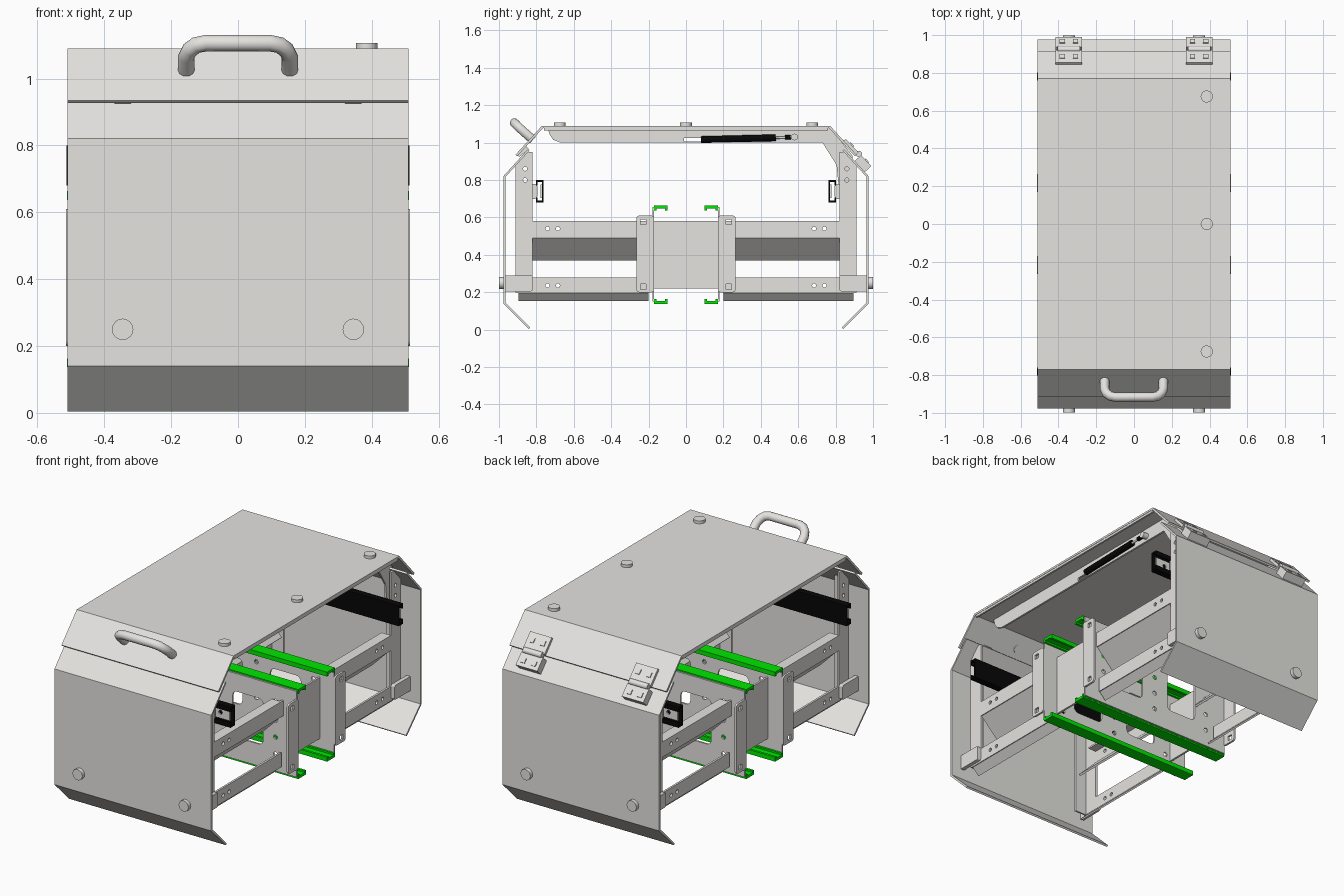
import bpy, bmesh, math
from mathutils import Vector

cube = bpy.data.objects.get("Cube")
if cube:
    bpy.data.objects.remove(cube)


def material(name, colour):
    m = bpy.data.materials.new(name)
    m.use_nodes = True
    m.diffuse_color = (*colour, 1)
    m.node_tree.nodes["Principled BSDF"].inputs["Base Color"].default_value = (*colour, 1)
    return m


GREY = material("light grey metal", (0.78, 0.77, 0.745))
GREEN = material("green plastic", (0.0, 0.8, 0.0))
BLACK = material("black metal", (0.002, 0.002, 0.002))


def place(axis, a, b, c):
    """Put a 2D point (a, b) at depth c along an axis."""
    return {"x": (c, a, b), "y": (a, c, b), "z": (a, b, c)}[axis]


def add_mirror(ob, axes):
    if axes:
        mod = ob.modifiers.new("mirror", "MIRROR")
        mod.use_axis = [a in axes for a in "xyz"]
        mod.use_mirror_merge = False


def finish(name, bm, mat):
    bmesh.ops.recalc_face_normals(bm, faces=bm.faces)
    mesh = bpy.data.meshes.new(name)
    bm.to_mesh(mesh)
    bm.free()
    mesh.materials.append(mat)
    ob = bpy.data.objects.new(name, mesh)
    bpy.context.scene.collection.objects.link(ob)
    return ob


def add_prism(bm, pts, axis, lo, hi):
    rings = [[bm.verts.new(place(axis, *p, d)) for p in pts] for d in (lo, hi)]
    n = len(pts)
    bm.faces.new(rings[0])
    bm.faces.new(rings[1])
    for i in range(n):
        j = (i + 1) % n
        bm.faces.new((rings[0][i], rings[0][j], rings[1][j], rings[1][i]))


def prism(name, pts, axis, lo, hi, mat=GREY, mirror="", holes=()):
    """Extruded outline, optionally pierced by hole outlines."""
    bm = bmesh.new()
    add_prism(bm, pts, axis, lo, hi)
    ob = finish(name, bm, mat)
    if holes:
        cb = bmesh.new()
        for h in holes:
            add_prism(cb, h, axis, lo - 0.03, hi + 0.03)
        cutter = finish(name + "_cutter", cb, mat)
        cutter.hide_render = True
        mod = ob.modifiers.new("holes", "BOOLEAN")
        mod.operation = "DIFFERENCE"
        mod.solver = "EXACT"
        mod.object = cutter
        bpy.context.view_layer.update()
        graph = bpy.context.evaluated_depsgraph_get()
        cut = bpy.data.meshes.new_from_object(ob.evaluated_get(graph))
        ob.modifiers.clear()
        ob.data = cut
        bpy.data.objects.remove(cutter)
    add_mirror(ob, mirror)


def disc(a, b, r, n=12):
    return [(a + r * math.cos(2 * math.pi * i / n), b + r * math.sin(2 * math.pi * i / n)) for i in range(n)]


def rect(a0, a1, b0, b1, r=0.0):
    if not r:
        return [(a0, b0), (a1, b0), (a1, b1), (a0, b1)]
    pts = []
    for k, (a, b) in enumerate([(a1 - r, b1 - r), (a0 + r, b1 - r), (a0 + r, b0 + r), (a1 - r, b0 + r)]):
        for s in range(4):
            t = math.pi / 2 * (k + s / 3)
            pts.append((a + r * math.cos(t), b + r * math.sin(t)))
    return pts


def ribbon(path, t):
    """Bent sheet outline: the path plus a mitred offset to its right."""
    p = [Vector(q) for q in path]
    dirs = [(p[i + 1] - p[i]).normalized() for i in range(len(p) - 1)]
    norms = [Vector((d.y, -d.x)) for d in dirs]
    inner = []
    for i, q in enumerate(p):
        a, b = norms[max(i - 1, 0)], norms[min(i, len(norms) - 1)]
        inner.append(q + (a + b) * (t / (1 + a.dot(b))))
    return [tuple(q) for q in p + inner[::-1]]


# Outer shell: bent lid and the two bent end panels
lid_path = [(-0.912, 0.935), (-0.77, 1.09), (0.77, 1.09), (0.912, 0.935)]
prism("lid", ribbon(lid_path, 0.012), "x", -0.51, 0.51)
end_path = [(-0.84, 0.004), (-0.977, 0.14), (-0.977, 0.82), (-0.845, 0.965)]
prism("end_panel", ribbon(end_path, 0.011), "x", -0.51, 0.51, mirror="y")
prism("lid_side_lip", rect(-0.76, 0.76, 1.065, 1.08), "x", 0.497, 0.508, mirror="x")
stiffener = [(-0.74, 1.08), (-0.73, 1.045), (-0.71, 1.015), (-0.67, 1.0), (0.73, 1.0), (0.805, 0.88),
             (0.815, 0.78), (0.89, 0.78), (0.89, 0.93), (0.77, 1.08)]
prism("lid_stiffener", stiffener, "x", 0.385, 0.397, mirror="x",
      holes=[rect(-0.01, 0.08, 1.005, 1.025)])

# Round studs on the lid and on the end panels
for y in (-0.675, 0, 0.675):
    prism("lid_stud", disc(0.385, y, 0.032, 16), "z", 1.088, 1.107)
prism("end_stud", disc(0.345, 0.25, 0.032, 16), "y", -0.999, -0.97, mirror="xy")

# Carrying handle: a bent tube on the front slope of the lid
curve = bpy.data.curves.new("handle", "CURVE")
curve.dimensions = "3D"
curve.bevel_depth = 0.025
curve.bevel_resolution = 3
curve.use_fill_caps = True
half = [(0.155, -0.818, 1.015), (0.155, -0.875, 1.065), (0.145, -0.897, 1.085),
        (0.125, -0.911, 1.10), (0.095, -0.917, 1.106)]
path = half + [(-x, y, z) for x, y, z in half[::-1]]
spline = curve.splines.new("POLY")
spline.points.add(len(path) - 1)
for pt, co in zip(spline.points, path):
    pt.co = (*co, 1)
spline.use_smooth = True
curve.materials.append(GREY)
bpy.context.scene.collection.objects.link(bpy.data.objects.new("handle", curve))


# Hinges on the back slope, laid out along the slope (u) and away from it (n)
def slope(u, n):
    return (0.912 + 0.68 * u + 0.73 * n, 0.938 - 0.73 * u + 0.68 * n)


def slope_rect(u0, u1, n0, n1):
    return [slope(u0, n0), slope(u1, n0), slope(u1, n1), slope(u0, n1)]


prism("hinge_lid_leaf", slope_rect(-0.1, 0, -0.002, 0.014), "x", 0.275, 0.415, mirror="x")
prism("hinge_body_leaf", slope_rect(0.02, 0.1, -0.035, 0.014), "x", 0.275, 0.415, mirror="x")
prism("hinge_knuckle", disc(*slope(0.008, 0.01), 0.017), "x", 0.285, 0.405, mirror="x")
for u in (-0.055, 0.065):
    for x in (0.31, 0.38):
        prism("hinge_screw", slope_rect(u - 0.014, u + 0.014, 0.012, 0.02), "x", x - 0.014, x + 0.014, mirror="x")
prism("front_catch", [(-0.91, 0.935), (-0.86, 0.985), (-0.84, 0.965), (-0.89, 0.925)],
      "x", 0.32, 0.37, mirror="x")

# Corner posts: angle sections with bolt holes
post = [(-0.91, 0.2), (-0.82, 0.2), (-0.82, 0.95), (-0.85, 0.95), (-0.91, 0.88)]
prism("corner_post", post, "x", 0.41, 0.422, mirror="xy",
      holes=[disc(-0.86, z, 0.011) for z in (0.8, 0.86)])
prism("corner_post_flange", rect(0.335, 0.42, 0.2, 0.88), "y", -0.912, -0.902, mirror="xy")
prism("panel_tab", rect(-0.975, -0.82, 0.205, 0.29, 0.01), "x", 0.422, 0.445, mirror="xy")

# Side rails running from the posts to the centre frame
rail_holes = [(-0.74, 0.011), (-0.685, 0.011)]
prism("upper_rail", rect(-0.83, -0.18, 0.49, 0.58), "x", 0.41, 0.422, mirror="xy",
      holes=[disc(y, 0.54, r) for y, r in rail_holes])
prism("upper_rail_slant", ribbon([(0.422, 0.495), (0.297, 0.37)], 0.012)[::-1], "y", -0.82, -0.18, mirror="xy")
prism("upper_rail_top", rect(-0.82, -0.2, 0.57, 0.58), "x", 0.36, 0.41, mirror="xy")
prism("lower_rail", rect(-0.9, -0.2, 0.195, 0.28), "x", 0.41, 0.422, mirror="xy",
      holes=[disc(y, 0.236, r) for y, r in rail_holes])
prism("lower_rail_foot", ribbon([(0.422, 0.2), (0.376, 0.153)], 0.01), "y", -0.895, -0.2, mirror="xy")

# Centre frame: windowed cross plates, end flanges and recessed end panels
windows = [rect(s * 0.19 - 0.1, s * 0.19 + 0.1, 0.28, 0.55, 0.03) for s in (-1, 1)]
bolts = [disc(x, z, 0.013) for x in (-0.37, 0, 0.37) for z in (0.25, 0.35, 0.45, 0.56)]
prism("cross_plate", rect(-0.505, 0.505, 0.15, 0.655), "y", -0.18, -0.17, mirror="y",
      holes=windows + bolts)
prism("frame_flange", rect(-0.265, -0.17, 0.2, 0.61, 0.015), "x", 0.502, 0.514, mirror="xy",
      holes=[rect(-0.242, -0.214, z - 0.014, z + 0.014) for z in (0.23, 0.575)])
prism("frame_end_panel", rect(-0.172, 0.172, 0.22, 0.58), "x", 0.403, 0.415, mirror="x")

# Green guide rails: shallow channels along the width, top and bottom
for z, lip in ((0.655, -1), (0.145, 1)):
    prism("guide_web", rect(-0.17, -0.098, z - 0.008, z + 0.008), "x", -0.511, 0.511, GREEN, "y")
    for y in (-0.172, -0.112):
        a, b = sorted((z, z + lip * 0.018))
        prism("guide_lip", rect(y, y + 0.014, a, b), "x", -0.511, 0.511, GREEN, "y")

# Black drawer slides across both ends, open outward, with a light runner inside
prism("slide_web", rect(-0.77, -0.761, 0.68, 0.8), "x", -0.513, 0.513, BLACK, "y")
for z in (0.68, 0.79):
    prism("slide_lip", rect(-0.8, -0.762, z, z + 0.01), "x", -0.513, 0.513, BLACK, "y")
for z in (0.68, 0.772):
    prism("slide_return", rect(-0.802, -0.793, z, z + 0.028), "x", -0.513, 0.513, BLACK, "y")
prism("slide_runner", rect(0.37, 0.49, 0.705, 0.775), "y", -0.777, -0.77, GREY, "xy",
      holes=[disc(0.43, 0.74, 0.012)])
prism("slide_bracket", rect(-0.83, -0.795, 0.7, 0.78, 0.012), "x", 0.36, 0.41, mirror="xy")


# Gas struts under the lid: black cylinder, rod and pivots
def rod(name, y0, y1, z0, z1, r, mat):
    bm = bmesh.new()
    a, b = Vector((0.415, y0, z0)), Vector((0.415, y1, z1))
    m = (b - a).to_track_quat("Z", "Y").to_matrix().to_4x4()
    m.translation = (a + b) / 2
    bmesh.ops.create_cone(bm, cap_ends=True, segments=16, radius1=r, radius2=r, depth=(b - a).length, matrix=m)
    add_mirror(finish(name, bm, mat), "x")


rod("strut_cylinder", 0.08, 0.48, 1.016, 1.026, 0.018, BLACK)
rod("strut_rod", 0.48, 0.54, 1.026, 1.028, 0.006, GREY)
rod("strut_end", 0.53, 0.56, 1.028, 1.029, 0.012, BLACK)
prism("strut_pivot", disc(0.58, 1.03, 0.018, 16), "x", 0.397, 0.43, mirror="x")

# Smooth shading on round parts
bpy.ops.object.select_all(action="DESELECT")
for ob in bpy.context.scene.objects:
    if ob.type == "MESH" and any(w in ob.name for w in ("stud", "strut", "knuckle")):
        ob.select_set(True)
        bpy.context.view_layer.objects.active = ob
bpy.ops.object.shade_smooth_by_angle(angle=math.radians(40))
